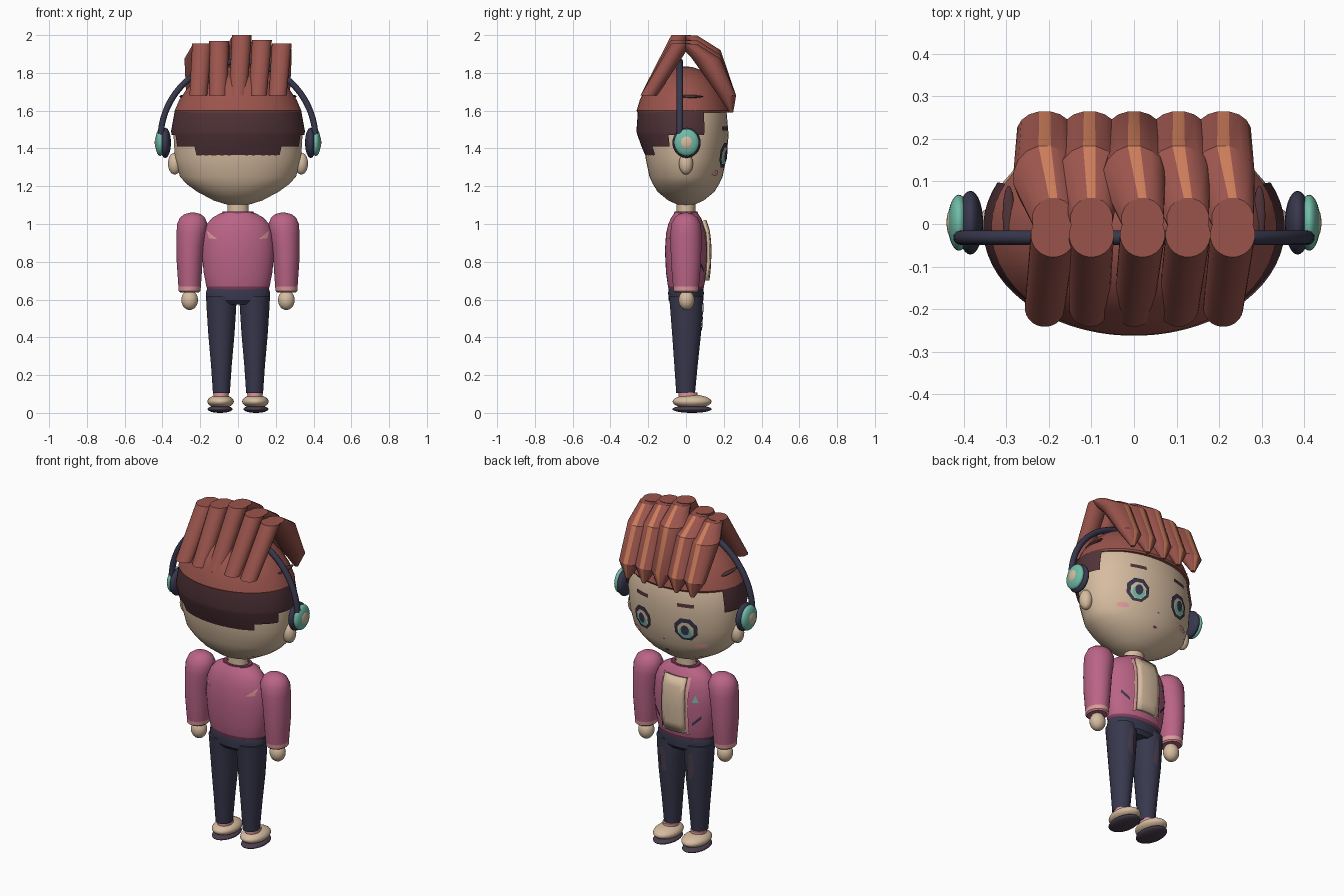
import bpy, bmesh, math
from mathutils import Vector

if "Cube" in bpy.data.objects:
    bpy.data.objects.remove(bpy.data.objects["Cube"])


def material(name, rgb):
    lin = [((c / 255 + 0.055) / 1.055) ** 2.4 for c in rgb] + [1]
    m = bpy.data.materials.new(name)
    m.use_nodes = True
    m.diffuse_color = lin
    bsdf = next(n for n in m.node_tree.nodes if n.type == 'BSDF_PRINCIPLED')
    bsdf.inputs["Base Color"].default_value = lin
    return m


SKIN = material("skin", (214, 188, 160))
HAIR = material("red hair", (154, 84, 76))
STREAK = material("orange streak", (204, 124, 90))
UNDER = material("dark undercut", (82, 52, 58))
NAVY = material("navy", (56, 56, 78))
TEAL = material("teal", (112, 188, 168))
PINK = material("pink jacket", (186, 100, 134))
PALE = material("pale pink", (222, 154, 156))
WINE = material("dark pink trim", (130, 62, 92))
PLUM = material("plum", (74, 62, 78))


def finish(bm, name, mats, angle=35):
    me = bpy.data.meshes.new(name)
    bm.to_mesh(me)
    bm.free()
    ob = bpy.data.objects.new(name, me)
    bpy.context.collection.objects.link(ob)
    for m in mats:
        me.materials.append(m)
    bpy.ops.object.select_all(action='DESELECT')
    ob.select_set(True)
    bpy.context.view_layer.objects.active = ob
    bpy.ops.object.shade_smooth_by_angle(angle=math.radians(angle))
    return ob


def loft(name, rings, mats, n=32, rule=None, keep=None, caps=True, angle=35):
    """Skin horizontal ellipses given as (x, y, z, rx, ry)."""
    bm = bmesh.new()
    loops = []
    for x, y, z, rx, ry in rings:
        loops.append([bm.verts.new((x + rx * math.cos(2 * math.pi * (i + .5) / n),
                                    y + ry * math.sin(2 * math.pi * (i + .5) / n), z)) for i in range(n)])
    for a, b in zip(loops, loops[1:]):
        for i in range(n):
            j = (i + 1) % n
            f = bm.faces.new((a[i], a[j], b[j], b[i]))
            if rule:
                f.material_index = rule(f.calc_center_median(), i)
    if caps:
        bm.faces.new(loops[0][::-1])
        bm.faces.new(loops[-1])
    if keep:
        bmesh.ops.delete(bm, geom=[f for f in bm.faces if not keep(f.calc_center_median())], context='FACES')
    return finish(bm, name, mats, angle)


def ball(name, loc, scale, mat):
    bm = bmesh.new()
    bmesh.ops.create_uvsphere(bm, u_segments=28, v_segments=16, radius=1)
    for v in bm.verts:
        v.co = Vector((v.co.x * scale[0] + loc[0], v.co.y * scale[1] + loc[1], v.co.z * scale[2] + loc[2]))
    return finish(bm, name, [mat], 60)


def surface(rings, x, z, side):
    """Depth of a lofted form at x, z."""
    z = min(max(z, rings[0][2]), rings[-1][2])
    for a, b in zip(rings, rings[1:]):
        if a[2] <= z <= b[2]:
            t = (z - a[2]) / (b[2] - a[2])
            cx, cy, _, rx, ry = [p + (q - p) * t for p, q in zip(a, b)]
            return cy + side * ry * math.sqrt(max(0, 1 - ((x - cx) / rx) ** 2))


def decal(name, pts, rings, mat, lift=.004, side=1, thick=0):
    """Thin plate that follows the lofted form; pts are (x, z)."""
    cx, cz = sum(p[0] for p in pts) / len(pts), sum(p[1] for p in pts) / len(pts)
    bm = bmesh.new()

    def vert(x, z):
        return bm.verts.new((x, surface(rings, x, z, side) + side * lift, z))
    loops = [[vert(cx + (x - cx) * s, cz + (z - cz) * s) for x, z in pts] for s in (1, .66, .33)]
    mid = vert(cx, cz)
    for i in range(len(pts)):
        j = (i + 1) % len(pts)
        for a, b in zip(loops, loops[1:]):
            bm.faces.new((a[i], a[j], b[j], b[i]))
        bm.faces.new((loops[2][i], loops[2][j], mid))
    bm.normal_update()
    if sum(f.normal.y for f in bm.faces) * side < 0:
        bmesh.ops.reverse_faces(bm, faces=bm.faces[:])
    ob = finish(bm, name, [mat])
    if thick:
        ob.modifiers.new("thickness", 'SOLIDIFY').thickness = thick
    return ob


def poly(corners, steps=5):
    """Straight-sided outline with subdivided edges."""
    out = []
    for (ax, az), (bx, bz) in zip(corners, corners[1:] + corners[:1]):
        out += [(ax + (bx - ax) * k / steps, az + (bz - az) * k / steps) for k in range(steps)]
    return out


def rect(x0, x1, z0, z1):
    return poly([(x0, z0), (x1, z0), (x1, z1), (x0, z1)])


def oval(x, z, rx, rz, n=20, start=0):
    return [(x + rx * math.cos(2 * math.pi * i / n + start), z + rz * math.sin(2 * math.pi * i / n + start))
            for i in range(n)]


# Head
head = [(0, 0, z, rx, ry) for z, rx, ry in (
    (1.10, .05, .04), (1.125, .13, .095), (1.17, .215, .15), (1.21, .27, .175), (1.25, .308, .194), (1.35, .335, .215),
    (1.47, .342, .226), (1.6, .322, .215), (1.7, .25, .17), (1.78, .10, .07))]
loft("head", head, [SKIN], 48)

# Hair cap and shaved undercut
cap = [(0, -.012, z, rx, ry) for z, rx, ry in (
    (1.59, .333, .245), (1.6, .336, .25), (1.66, .31, .232), (1.72, .268, .20), (1.77, .212, .16),
    (1.81, .14, .105), (1.83, .07, .05), (1.835, .01, .01))]
loft("hair_cap", cap, [HAIR], 48)
undercut = [(0, -.01, z, rx, ry) for z, rx, ry in (
    (1.35, .325, .20), (1.41, .342, .226), (1.47, .351, .247), (1.49, .355, .253), (1.6, .335, .245))]


def shaved(c):
    if c.z < 1.41:
        return c.y < -.08 and abs(c.x) < .23
    return c.y < (-.09 if c.z < 1.47 else .09)


loft("undercut", undercut, [UNDER], 64, keep=shaved, caps=False, angle=25)

# Five swept locks: back tubes and folded fringe with a streak down the ridge
tops = ((-.19, 1.955), (-.10, 1.97), (.02, 2.0), (.127, 1.975), (.232, 1.955))
for k, (xt, zt) in enumerate(tops):
    x0 = (k - 2) * .105
    loft(f"back_lock_{k + 1}", [(x0, -.197, 1.68, .047, .045), (xt, -.025, zt, .053, .053)], [HAIR], 24)
    loft(f"fringe_lock_{k + 1}", [
        (x0, .24, 1.59, .012, .01), (x0, .218, 1.68, .066, .048),
        (x0, .108, zt - .08, .075, .077), (xt, .012, zt - .003, .05, .05)],
        [HAIR, STREAK], 16, rule=lambda c, i: int(i == 3), angle=30)

# Headphones, ears, side streaks
arc = bpy.data.curves.new("headband", 'CURVE')
arc.dimensions = '3D'
arc.bevel_depth = .017
arc.bevel_resolution = 3
spline = arc.splines.new('POLY')
spline.points.add(40)
for i, p in enumerate(spline.points):
    t = math.radians(2 + 176 * i / 40)
    p.co = (.41 * math.cos(t), -.032, 1.45 + .41 * math.sin(t), 1)
arc.materials.append(NAVY)
bpy.context.collection.objects.link(bpy.data.objects.new("headband", arc))

for s, tag in ((1, "left"), (-1, "right")):
    ball(f"{tag}_ear", (s * .335, 0, 1.32), (.036, .037, .058), SKIN)
    ball(f"{tag}_ear_pad", (s * .385, .003, 1.43), (.03, .075, .08), NAVY)
    ball(f"{tag}_ear_cup", (s * .412, .003, 1.432), (.026, .066, .072), TEAL)
    ball(f"{tag}_cup_button", (s * .428, .003, 1.432), (.013, .036, .038), SKIN)
    ball(f"{tag}_hair_streak", (s * .295, .02, 1.675), (.014, .07, .008), UNDER)

    # Face details
    x = s * .14
    decal(f"{tag}_eye_outline", oval(x, 1.365, .066, .07, 8, math.pi / 8), head, NAVY, .008)
    decal(f"{tag}_eye_white", oval(x, 1.36, .046, .05, 8, math.pi / 8), head, SKIN, .0105)
    decal(f"{tag}_iris", oval(x, 1.35, .035, .036), head, TEAL, .013)
    decal(f"{tag}_pupil", oval(x, 1.363, .022, .03), head, NAVY, .0155)
    decal(f"{tag}_brow", rect(x - .045, x + .045, 1.495, 1.515), head, UNDER, .005)
    decal(f"{tag}_cheek", oval(s * .205, 1.27, .032, .014), head, PALE, .005)
decal("mouth", oval(0, 1.20, .014, .006), head, WINE)
decal("nose", oval(0, 1.275, .006, .005), head, WINE)

# Neck, collar and jacket body
loft("neck", [(0, 0, 1.03, .062, .05), (0, 0, 1.07, .056, .05), (0, 0, 1.13, .056, .05)], [SKIN], 24)
torso = [(0, 0, z, rx, ry) for z, rx, ry in (
    (.645, .16, .09), (.67, .168, .096), (.74, .182, .106), (.86, .193, .112), (.95, .185, .106),
    (1.0, .165, .094), (1.035, .135, .078), (1.058, .09, .062))]
loft("jacket", torso, [PINK, WINE], 40, rule=lambda c, i: int(c.z < .67))
loft("collar", [(0, 0, 1.045, .09, .065), (0, 0, 1.065, .082, .062), (0, 0, 1.065, .064, .052),
                (0, 0, 1.045, .062, .05)], [WINE], 28)
decal("shirt_panel", rect(-.07, .07, .70, 1.02), torso, SKIN, .024, thick=.022)

for s, tag in ((1, "left"), (-1, "right")):
    # Jacket details
    decal(f"{tag}_jacket_edge", rect(s * .07, s * .088, .69, 1.02), torso, PALE, .009)
    decal(f"{tag}_pocket", poly([(s * .105, .745), (s * .15, .79), (s * .15, .807), (s * .105, .762)]),
          torso, NAVY, .005)
    decal(f"{tag}_back_mark", poly([(s * .165, .965), (s * .155, .925), (s * .11, .92), (s * .135, .94)]),
          torso, PALE, .005, side=-1)

    # Arms and hands
    arm = [(s * x, 0, z, rx, ry) for z, x, rx, ry in (
        (.638, .257, .05, .058), (.645, .257, .058, .066), (.668, .256, .06, .068), (.70, .256, .062, .072),
        (.80, .256, .069, .08), (.88, .253, .073, .082), (.95, .247, .079, .083), (1.0, .242, .081, .078),
        (1.035, .241, .066, .06), (1.053, .24, .042, .036), (1.06, .24, .012, .01))]
    loft(f"{tag}_sleeve", arm, [PINK, PALE], 28, rule=lambda c, i: int(c.z < .665))
    ball(f"{tag}_hand", (s * .256, .003, .597), (.044, .042, .052), SKIN)

    # Legs and shoes
    leg = [(s * .088, y, z, rx, ry) for z, y, rx, ry in (
        (.105, -.002, .045, .05), (.25, .0, .055, .062), (.42, .003, .07, .077), (.56, .002, .079, .087),
        (.62, 0, .082, .09))]
    loft(f"{tag}_trouser_leg", leg, [NAVY], 28)
    decal(f"{tag}_trouser_patch", poly([(s * .068, .44), (s * .09, .42), (s * .112, .47), (s * .105, .585),
                                        (s * .078, .57)]), leg, PLUM, .004)
    loft(f"{tag}_sock", [(s * .09, .012, .07, .04, .05), (s * .09, .01, .108, .042, .05)], [PALE], 24)
    ball(f"{tag}_shoe", (s * .092, .032, .06), (.07, .103, .036), SKIN)
    ball(f"{tag}_sole", (s * .095, .032, .02), (.066, .104, .02), PLUM)

decal("jacket_badge", poly([(-.105, .885), (-.14, .885), (-.122, .925)]), torso, TEAL, .005)

# Hips
loft("hips", [(0, 0, .575, .125, .075), (0, 0, .595, .166, .092), (0, 0, .635, .171, .095), (0, 0, .655, .165, .092)],
     [NAVY], 36)
